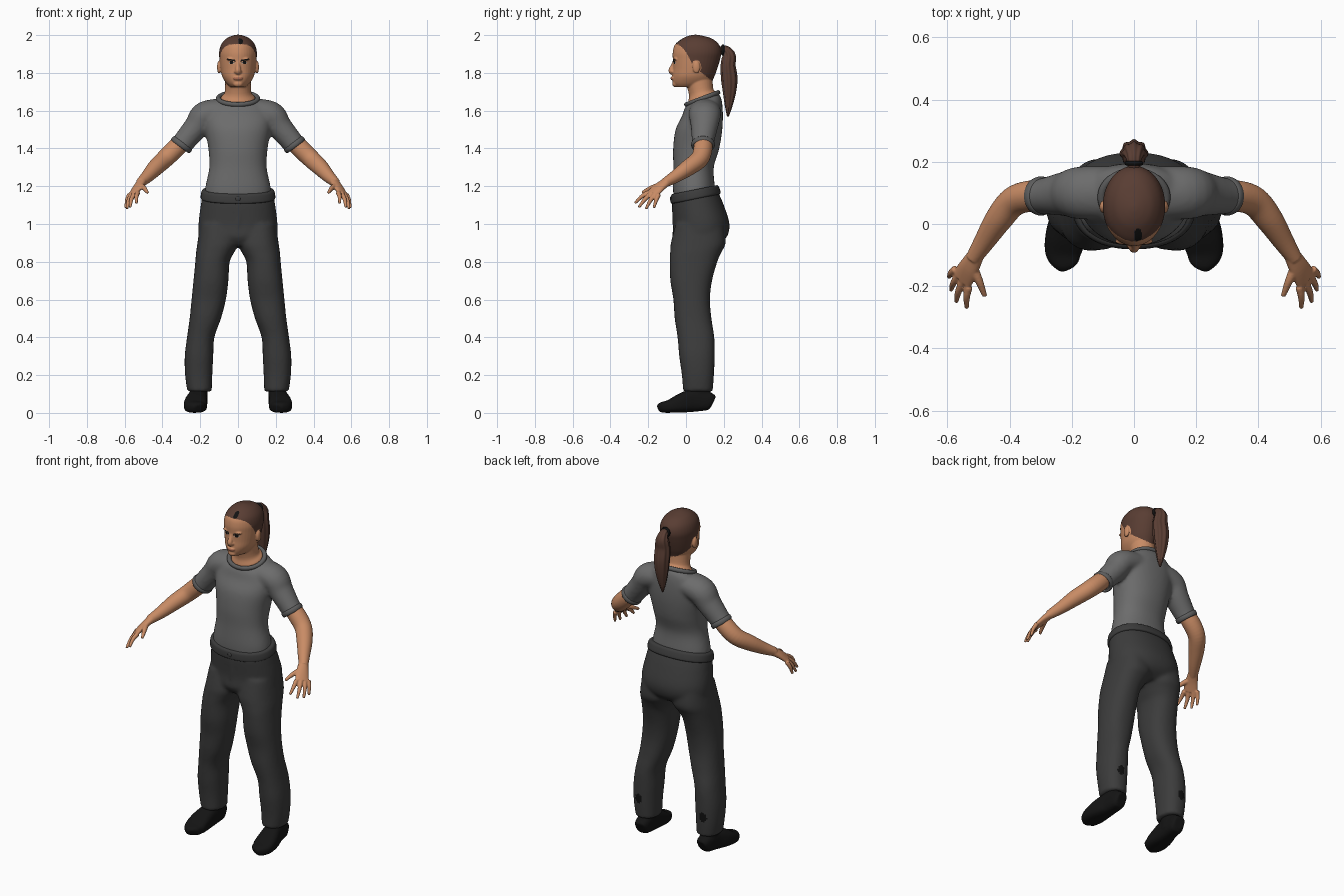
import bpy, bmesh, math
from mathutils import Matrix, Vector

if "Cube" in bpy.data.objects:
    bpy.data.objects.remove(bpy.data.objects["Cube"], do_unlink=True)


def material(name, r, g, b):
    m = bpy.data.materials.new(name)
    m.use_nodes = True
    m.diffuse_color = (r, g, b, 1)
    m.node_tree.nodes["Principled BSDF"].inputs["Base Color"].default_value = (r, g, b, 1)
    return m


skin = material("skin", .58, .26, .13)
lips = material("lips", .42, .16, .09)
hair = material("brown hair", .1, .047, .033)
black = material("black", .006, .006, .006)
white = material("eye white", .5, .45, .4)
grey = material("grey shirt", .15, .15, .15)
trim = material("shirt trim", .11, .11, .11)
cloth = material("charcoal cloth", .045, .045, .045)
leather = material("shoe leather", .007, .007, .007)


# Rings are (x, y, z, rx, ry, tilt); these helpers make them from extents
def span(z, rx, front, back, tilt=0):
    return (0, (front + back) / 2, z, rx, (back - front) / 2, tilt)


def slab(z, inner, outer, front, back):
    return ((inner + outer) / 2, (front + back) / 2, z, (outer - inner) / 2, (back - front) / 2)


def full(ring):
    ring = tuple(ring)
    if len(ring) == 4:
        ring += (ring[3],)
    return ring + (0,) * (6 - len(ring))


def spline(keys, steps):
    """Smooth interpolation through the key rings."""
    out = []
    for i in range(len(keys) - 1):
        a, b, c, d = (keys[min(max(i + k, 0), len(keys) - 1)] for k in (-1, 0, 1, 2))
        for s in range(steps):
            t = s / steps
            out.append([q + .5 * t * (r - p + t * (2*p - 5*q + 4*r - u + t * (3*(q - r) + u - p)))
                        for p, q, r, u in zip(a, b, c, d)])
    return out + [list(keys[-1])]


def loft(bm, rings, side=1, ref=None, seg=32, power=2, ridge=0, steps=5):
    """Skin closed rings; level rings without ref, else square to the path."""
    rows = spline([full(r) for r in rings], steps)
    centres = [Vector((r[0] * side, r[1], r[2])) for r in rows]
    loops = []
    for i, (c, row) in enumerate(zip(centres, rows)):
        u, v = Vector((1, 0, 0)), Vector((0, 1, row[5]))
        if ref:
            t = (centres[min(i + 1, len(rows) - 1)] - centres[max(i - 1, 0)]).normalized()
            u = Vector((ref[0] * side, ref[1], ref[2]))
            u = (u - t * u.dot(t)).normalized()
            v = t.cross(u)
        loop = []
        for k in range(seg):
            a = math.tau * k / seg
            ca, sa = math.cos(a), math.sin(a)
            w = 1 + ridge * math.cos(8 * a)
            px = math.copysign(abs(ca) ** (2 / power), ca) * row[3] * w
            py = math.copysign(abs(sa) ** (2 / power), sa) * row[4] * w
            loop.append(bm.verts.new(c + u * px + v * py))
        loops.append(loop)
    for a, b in zip(loops, loops[1:]):
        for k in range(seg):
            bm.faces.new((a[k], a[k - 1], b[k - 1], b[k]))
    bm.faces.new(loops[0])
    bm.faces.new(loops[-1])


def blob(bm, centre, size):
    bmesh.ops.create_uvsphere(bm, u_segments=20, v_segments=12, radius=1,
                              matrix=Matrix.Translation(centre) @ Matrix.Diagonal((*size, 1)))


def finish(name, bm, mats, voxel=0, relax=4, paint=None):
    """Fuse overlapping forms into one surface, then colour faces by rule."""
    bmesh.ops.recalc_face_normals(bm, faces=bm.faces)
    mesh = bpy.data.meshes.new(name)
    bm.to_mesh(mesh)
    bm.free()
    ob = bpy.data.objects.new(name, mesh)
    bpy.context.collection.objects.link(ob)
    if voxel:
        rm = ob.modifiers.new("fuse", "REMESH")
        rm.mode, rm.voxel_size = "VOXEL", voxel
        sm = ob.modifiers.new("relax", "SMOOTH")
        sm.factor, sm.iterations = .5, relax
        dg = bpy.context.evaluated_depsgraph_get()
        mesh = bpy.data.meshes.new_from_object(ob.evaluated_get(dg))
        ob.modifiers.clear()
        ob.data = mesh
    mesh.materials.clear()
    for m in mats:
        mesh.materials.append(m)
    for p in mesh.polygons:
        p.use_smooth = True
        p.material_index = paint(p.center) if paint else 0
    return ob


def band(name, mat, loc, rot, major, minor, scale):
    bpy.ops.mesh.primitive_torus_add(major_radius=major, minor_radius=minor, major_segments=40,
                                     minor_segments=10, location=loc, rotation=rot)
    ob = bpy.context.object
    ob.name, ob.scale = name, scale
    ob.data.materials.append(mat)
    bpy.ops.object.shade_smooth()


def oval(a, b, ca, cb, ra, rb):
    return ((a - ca) / ra) ** 2 + ((b - cb) / rb) ** 2 < 1


X, Y = (1, 0, 0), (0, 1, 0)

# Head and neck with ears, nose, mouth and chin
bm = bmesh.new()
loft(bm, [span(1.725, .04, -.052, .08), span(1.745, .062, -.068, .13), span(1.78, .083, -.072, .15),
          span(1.82, .092, -.069, .165), span(1.87, .098, -.07, .18), span(1.91, .1, -.07, .187),
          span(1.95, .089, -.058, .175), span(1.98, .064, -.022, .14), span(1.995, .035, .01, .095),
          span(2.002, .008, .04, .06)], seg=40)
loft(bm, [span(1.62, .097, .005, .165, .38), span(1.668, .09, .01, .162, .38),
          span(1.7, .07, .015, .145, .2), span(1.78, .068, -.01, .14)])
loft(bm, [(0, -.058, 1.87, .009), (0, -.068, 1.84, .011), (0, -.077, 1.812, .016),
          (0, -.064, 1.798, .013)], ref=X)
blob(bm, (0, -.07, 1.771), (.026, .012, .011))
blob(bm, (0, -.055, 1.742), (.026, .018, .018))
for s in (1, -1):
    blob(bm, (s * .1, .055, 1.83), (.011, .02, .034))
    blob(bm, (s * .013, -.072, 1.806), (.008, .009, .008))
    blob(bm, (s * .034, -.055, 1.873), (.028, .012, .008))


def paint_head(p):
    x, y, z = abs(p.x), p.y, p.z
    if oval(y, z, .055, 1.83, .026, .037):
        return 0
    if y < .035:
        hairline = 1.953 - .11 * (max(y + .06, 0) / .095) ** 2
    else:
        hairline = 1.84 - .8 * (y - .035)
    if z > hairline:
        return 2 if oval(p.x, y, .013, -.036, .013, .022) and z > 1.94 else 1
    if y < -.02:
        if .012 < x < .056 and abs(z - 1.865 - .2 * (x - .02)) < .004:
            return 2
        if oval(x, z, .034, 1.854, .016, .007):
            return 2 if abs(x - .034) < .007 or z > 1.856 else 3
        if oval(x, z, 0, 1.771, .026, .008):
            return 4
    return 0


finish("head", bm, [skin, hair, black, white, lips], .004, 3, paint_head)

# Ponytail with strand ridges and its tie
bm = bmesh.new()
loft(bm, [(0, .165, 1.91, .018), (0, .205, 1.922, .022), (0, .227, 1.89, .034), (0, .223, 1.84, .042, .037),
          (0, .229, 1.77, .043, .041), (0, .23, 1.7, .036, .033), (0, .226, 1.63, .022, .02),
          (0, .222, 1.57, .005)], ref=X, seg=48, ridge=.07)
finish("ponytail", bm, [hair])
band("hair_tie", black, (0, .195, 1.921), (math.pi / 2, 0, 0), .022, .008, (1, 1, 1))

# Shirt: torso fused with both sleeves
bm = bmesh.new()
loft(bm, [span(1.14, .176, -.066, .155), span(1.2, .172, -.069, .152), span(1.3, .152, -.067, .147),
          span(1.4, .157, -.068, .176), span(1.5, .174, -.055, .192), span(1.58, .18, -.022, .195, .1),
          span(1.635, .15, -.008, .188, .25), span(1.662, .1, .003, .17, .38)], seg=48, power=2.2)
for s in (1, -1):
    loft(bm, [(.05, .1, 1.605, .085, .06), (.17, .1, 1.578, .085, .074), (.22, .097, 1.515, .072, .066),
              (.285, .09, 1.437, .059), (.305, .09, 1.411, .058)], s, Y)
finish("shirt", bm, [grey], .01, 6)
band("collar", trim, (0, .086, 1.664), (.363, 0, 0), .1, .013, (1.04, .9, 1))
for s, label in ((1, "left"), (-1, "right")):
    band(label + "_sleeve_cuff", trim, (s * .299, .09, 1.42), (0, s * 2.5, 0), .054, .009, (1, 1, 1.7))

# Bare arms with palm, fingers and thumb
KNUCKLES = [(.531, -.202, 1.166), (.55, -.186, 1.16), (.563, -.165, 1.156), (.573, -.145, 1.157)]
TIPS = [(.537, -.27, 1.11), (.571, -.25, 1.088), (.588, -.212, 1.08), (.594, -.17, 1.085)]
for s, label in ((1, "left"), (-1, "right")):
    bm = bmesh.new()
    loft(bm, [(.27, .09, 1.46, .046), (.33, .09, 1.4, .05), (.387, .072, 1.345, .048),
              (.435, .015, 1.3, .044), (.48, -.055, 1.252, .034), (.517, -.112, 1.218, .025)], s, Y)
    loft(bm, [(.505, -.095, 1.228, .026, .023), (.53, -.14, 1.196, .035, .019),
              (.553, -.178, 1.16, .04, .014)], s, (.55, .83, -.1))
    for k, t in zip(KNUCKLES, TIPS):
        a, b = Vector(k), Vector(t)
        mid = a.lerp(b, .5) + Vector((.004, 0, .006))
        loft(bm, [(*a, .013), (*mid, .011), (*b, .007)], s, X, 16)
    loft(bm, [(.52, -.135, 1.205, .017), (.497, -.185, 1.19, .013), (.479, -.232, 1.166, .008)], s, X, 16)
    finish(label + "_arm", bm, [skin], .004, 3)

# Trousers: hips fused with legs, and a fly fold
bm = bmesh.new()
loft(bm, [span(1.155, .188, -.07, .165, .2), span(1.1, .197, -.073, .2), span(1, .209, -.067, .23),
          span(.93, .2, -.07, .215), span(.885, .13, -.04, .16)], seg=48, power=2.2)
loft(bm, [(0, -.068, 1.12, .008), (.004, -.066, 1.05, .009), (0, -.064, .97, .006)], ref=X, seg=12)
for s in (1, -1):
    loft(bm, [slab(1, .01, .2, -.055, .2), slab(.9, -.002, .215, -.08, .21),
              slab(.85, .02, .222, -.084, .187), slab(.8, .044, .226, -.086, .166),
              slab(.7, .051, .236, -.083, .138), slab(.6, .064, .246, -.067, .127),
              slab(.5, .09, .256, -.06, .135), slab(.4, .125, .27, -.045, .15),
              slab(.3, .131, .282, -.036, .152), slab(.2, .136, .28, -.022, .148),
              slab(.112, .139, .268, -.015, .141)], s, power=2.3)


def paint_trousers(p):
    return 1 if p.y > .1 and oval(abs(p.x), p.z, .215, .235, .024, .028) else 0


finish("trousers", bm, [cloth, black], .01, 5, paint_trousers)
bm = bmesh.new()
loft(bm, [span(1.132, .19, -.073, .176, .2), span(1.14, .198, -.081, .184, .2),
          span(1.172, .193, -.08, .174, .2), span(1.182, .184, -.073, .165, .2)], seg=48, power=2.2)
blob(bm, (0, -.079, 1.133), (.013, .006, .013))
finish("waistband", bm, [cloth])

# Shoes with ankle shafts
for s, label in ((1, "left"), (-1, "right")):
    bm = bmesh.new()
    loft(bm, [(.205, .142, .055, .03, .033), (.207, .12, .062, .042, .048), (.213, .04, .066, .05, .06),
              (.223, -.03, .05, .06, .05), (.225, -.09, .034, .06, .034), (.215, -.13, .029, .04, .027),
              (.21, -.142, .025, .02, .017)], s, X, power=2.8)
    loft(bm, [slab(.05, .16, .255, -.01, .13), slab(.15, .16, .255, .005, .125)], s)
    finish(label + "_shoe", bm, [leather], .006, 3)
